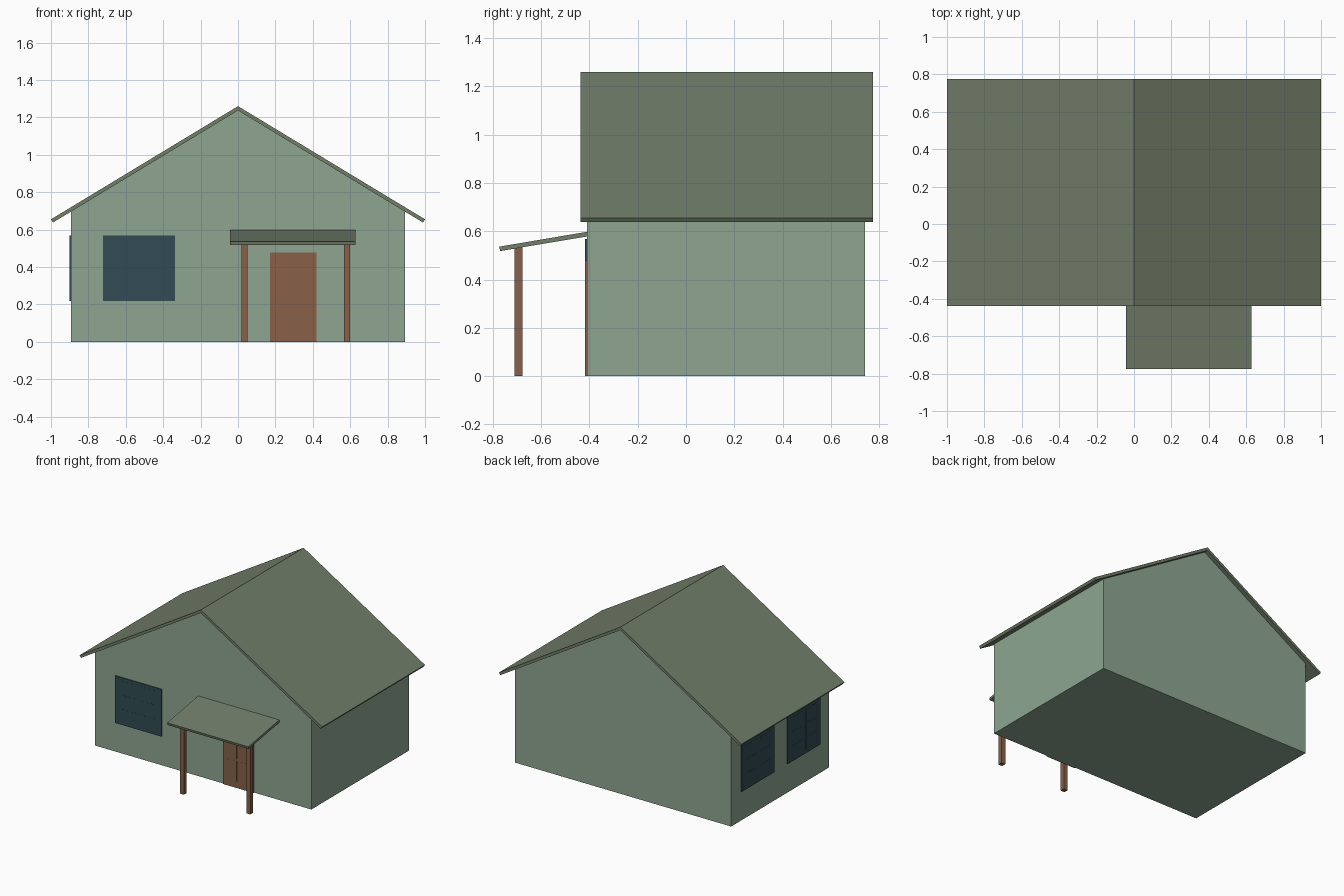
import bpy
from mathutils import Matrix

if "Cube" in bpy.data.objects:
    bpy.data.objects.remove(bpy.data.objects["Cube"])


def material(name, srgb):
    mat = bpy.data.materials.new(name)
    lin = [((c / 255 + 0.055) / 1.055) ** 2.4 for c in srgb]
    mat.diffuse_color = (*lin, 1.0)
    mat.use_nodes = True
    mat.node_tree.nodes["Principled BSDF"].inputs["Base Color"].default_value = mat.diffuse_color
    return mat


WALL = material("sage_green", (142, 166, 145))
ROOF = material("olive_grey", (114, 126, 106))
GLASS = material("dark_teal", (49, 76, 83))
WOOD = material("brown_wood", (136, 97, 72))


def make_object(name, verts, faces, mat):
    mesh = bpy.data.meshes.new(name)
    mesh.from_pydata(verts, [], faces)
    mesh.materials.append(mat)
    obj = bpy.data.objects.new(name, mesh)
    bpy.context.collection.objects.link(obj)
    return obj


def extrude(name, profile, a, b, mat, axis="y"):
    """Extrude a counter-clockwise profile: (x, z) along y, or (y, z) along x."""
    n = len(profile)
    if axis == "y":
        verts = [(p, t, q) for t in (a, b) for p, q in profile]
    else:
        verts = [(t, p, q) for t in (b, a) for p, q in profile]
    faces = [tuple(range(n)), tuple(range(2 * n - 1, n - 1, -1))]
    faces += [(i, i + n, (i + 1) % n + n, (i + 1) % n) for i in range(n)]
    return make_object(name, verts, faces, mat)


def box(name, x0, x1, y0, y1, z0, z1, mat):
    return extrude(name, [(x0, z0), (x1, z0), (x1, z1), (x0, z1)], y0, y1, mat)


def paneled_plate(name, width, z0, z1, rows, mat):
    """Thin plate facing -y, centred on x = 0, with two columns of raised panels."""
    parts = [box(name, -width / 2, width / 2, -0.008, 0.004, z0, z1, mat)]
    for i, (r0, r1) in enumerate(rows):
        for side in (-1, 1):
            xa, xb = sorted((side * 0.05 * width, side * 0.37 * width))
            parts.append(box(f"{name}_panel_{i}_{'left' if side < 0 else 'right'}",
                             xa, xb, -0.009, -0.007, r0, r1, mat))
    return parts


def place(parts, matrix):
    for obj in parts:
        obj.data.transform(matrix)


# Walls with gables at front and back
extrude("house_walls", [(-0.892, 0), (0.892, 0), (0.892, 0.698), (0, 1.238), (-0.892, 0.698)],
        -0.41, 0.742, WALL)

# Main gable roof, an extruded chevron
extrude("main_roof", [(0, 1.237), (0.989, 0.638), (1.0, 0.655), (0, 1.26),
                      (-1.0, 0.655), (-0.989, 0.638)], -0.438, 0.774, ROOF)

# Porch roof sloping out from the front wall
extrude("porch_roof", [(-0.770, 0.518), (-0.37, 0.585), (-0.373, 0.604), (-0.774, 0.536)],
        -0.042, 0.628, ROOF, axis="x")

# Porch posts
for side, x in (("left", 0.034), ("right", 0.583)):
    box(f"porch_post_{side}", x - 0.0165, x + 0.0165, -0.711, -0.678, 0, 0.538, WOOD)

# Front door with six panels
door = paneled_plate("front_door", 0.25, 0, 0.478,
                     [(0.05, 0.2), (0.215, 0.34), (0.355, 0.45)], WOOD)
place(door, Matrix.Translation((0.295, -0.41, 0)))

# Windows: one at the front, two on the left wall
panes = [(0.24, 0.335), (0.345, 0.44), (0.45, 0.545)]
front = paneled_plate("front_window", 0.384, 0.217, 0.568, panes, GLASS)
place(front, Matrix.Translation((-0.53, -0.41, 0)))
turn = Matrix.Rotation(-1.5707963, 4, "Z")
for name, y in (("side_window_rear", 0.435), ("side_window_fore", -0.105)):
    window = paneled_plate(name, 0.384, 0.217, 0.568, panes, GLASS)
    place(window, Matrix.Translation((-0.892, y, 0)) @ turn)
